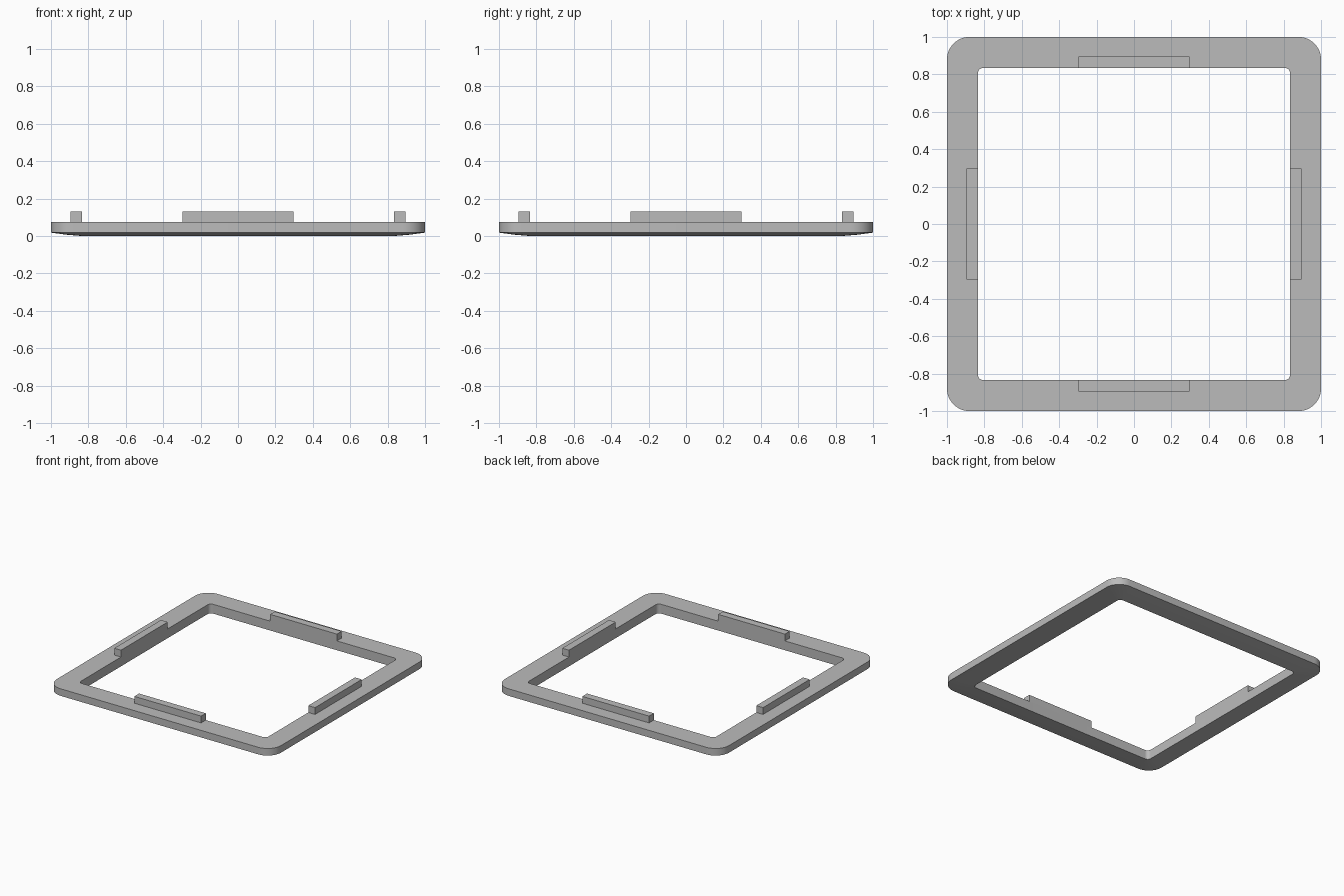
import bpy, bmesh, math

cube = bpy.data.objects.get("Cube")
if cube:
    bpy.data.objects.remove(cube, do_unlink=True)

grey = bpy.data.materials.new("plain grey")
grey.use_nodes = True
colour = (0.5, 0.5, 0.5, 1)
grey.diffuse_color = colour
grey.node_tree.nodes["Principled BSDF"].inputs["Base Color"].default_value = colour

OUTER, INNER, TOP = 1.0, 0.835, 0.075
STEPS = 12


def rounded_square(bm, half, radius, z):
    """Ring of vertices round a square with filleted corners."""
    ring = []
    for corner in range(4):
        mid = math.radians(45 + 90 * corner)
        cx = math.copysign(half - radius, math.cos(mid))
        cy = math.copysign(half - radius, math.sin(mid))
        for i in range(STEPS + 1):
            a = math.radians(90 * (corner + i / STEPS))
            ring.append(bm.verts.new((cx + radius * math.cos(a), cy + radius * math.sin(a), z)))
    return ring


def make_object(name, bm):
    bmesh.ops.recalc_face_normals(bm, faces=bm.faces[:])
    mesh = bpy.data.meshes.new(name)
    bm.to_mesh(mesh)
    bm.free()
    mesh.materials.append(grey)
    obj = bpy.data.objects.new(name, mesh)
    bpy.context.collection.objects.link(obj)
    return obj


# Frame: closed cross-section lofted round the square, underside sloping up to the rim
bm = bmesh.new()
section = [(OUTER, 0.12, TOP), (OUTER, 0.12, 0.018), (0.92, 0.075, 0.007),
           (INNER, 0.03, 0), (INNER, 0.03, TOP)]
rings = [rounded_square(bm, *p) for p in section]
for a, b in zip(rings, rings[1:] + rings[:1]):
    for i in range(len(a)):
        j = (i + 1) % len(a)
        bm.faces.new((a[i], a[j], b[j], b[i]))
frame = make_object("frame", bm)
bpy.ops.object.select_all(action="DESELECT")
frame.select_set(True)
bpy.context.view_layer.objects.active = frame
bpy.ops.object.shade_smooth_by_angle(angle=math.radians(30))

# Locating tabs: one on the middle of each side, flush with the inner wall
LENGTH, DEPTH, HEIGHT = 0.595, 0.06, 0.055
for turn, side in enumerate(("left", "back", "right", "front")):
    bm = bmesh.new()
    bmesh.ops.create_cube(bm, size=1)
    bmesh.ops.scale(bm, verts=bm.verts, vec=(DEPTH, LENGTH, HEIGHT))
    bmesh.ops.translate(bm, verts=bm.verts, vec=(INNER + DEPTH / 2, 0, TOP + HEIGHT / 2))
    # Drop the face resting on the frame
    base = min(bm.faces, key=lambda f: f.calc_center_median().z)
    bmesh.ops.delete(bm, geom=[base], context="FACES_ONLY")
    tab = make_object(side + "_tab", bm)
    tab.rotation_euler.z = turn * math.pi / 2
